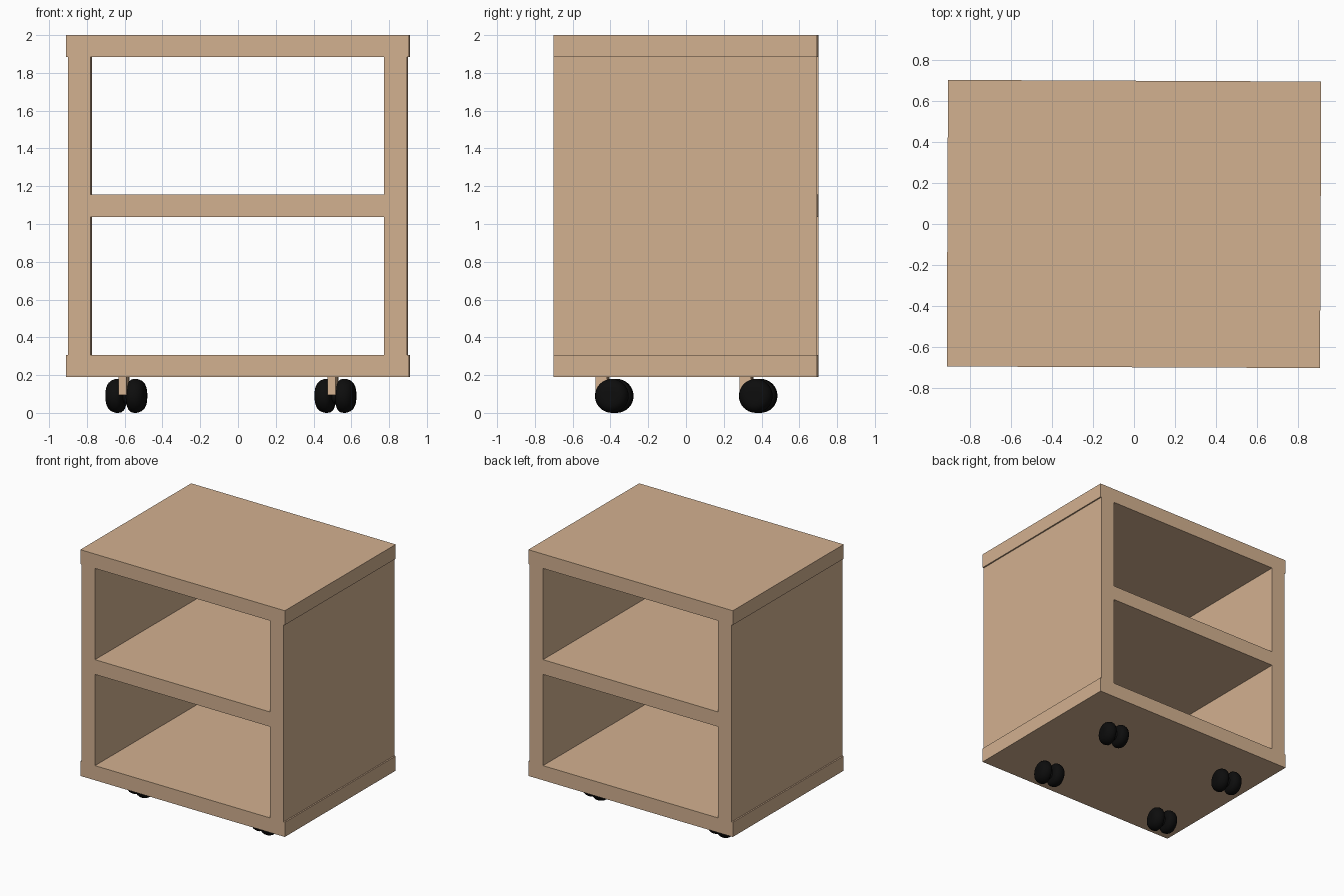
import bpy, bmesh, math
from mathutils import Matrix, Vector

if "Cube" in bpy.data.objects:
    bpy.data.objects.remove(bpy.data.objects["Cube"])

TURN = math.radians(-0.25)      # the whole cabinet sits very slightly turned
YAW = math.radians(-12)         # casters are swivelled


def material(name, color):
    m = bpy.data.materials.new(name)
    m.diffuse_color = color
    m.use_nodes = True
    m.node_tree.nodes["Principled BSDF"].inputs["Base Color"].default_value = m.diffuse_color
    return m


wood = material("wood", (0.65, 0.44, 0.28, 1))
black = material("black_rubber", (0.004, 0.004, 0.004, 1))


def finish(name, bm, mat):
    bmesh.ops.recalc_face_normals(bm, faces=bm.faces)
    me = bpy.data.meshes.new(name)
    bm.to_mesh(me)
    bm.free()
    me.materials.append(mat)
    ob = bpy.data.objects.new(name, me)
    bpy.context.collection.objects.link(ob)
    ob.rotation_euler.z = TURN
    return ob


def box(name, lo, hi, mat, place=Matrix()):
    bm = bmesh.new()
    lo, hi = Vector(lo), Vector(hi)
    size = Matrix.Diagonal((*(hi - lo), 1))
    bmesh.ops.create_cube(bm, size=1, matrix=place @ Matrix.Translation((lo + hi) / 2) @ size)
    return finish(name, bm, mat)


# cabinet boards, open at front and back
box("top_board", (-0.908, -0.697, 1.885), (0.908, 0.697, 2.0), wood)
box("bottom_board", (-0.908, -0.697, 0.19), (0.908, 0.697, 0.307), wood)
box("middle_shelf", (-0.777, -0.697, 1.037), (0.777, 0.697, 1.155), wood)
for side, s in (("left", -1), ("right", 1)):
    a, b = sorted((s * 0.777, s * 0.897))
    box(side + "_panel", (a, -0.697, 0.307), (b, 0.697, 1.885), wood)

# twin-wheel profile: (distance along axle, radius)
PROFILE = [(0, 0), (0, 0.035), (0.009, 0.038), (0.011, 0.06), (0.018, 0.077), (0.03, 0.087),
           (0.045, 0.09), (0.06, 0.089), (0.078, 0.082), (0.092, 0.07),
           (0.1, 0.055), (0.103, 0.035), (0.103, 0)]


def wheels(name, place):
    bm = bmesh.new()
    for s in (-1, 1):
        vs = [bm.verts.new((s * x, 0, r)) for x, r in PROFILE]
        es = [bm.edges.new(p) for p in zip(vs[1:], vs[2:])]
        bmesh.ops.spin(bm, geom=vs[1:] + es, axis=(1, 0, 0), cent=(0, 0, 0),
                       angle=math.tau, steps=32, use_merge=True)
        bm.verts.remove(vs[0])
    bmesh.ops.remove_doubles(bm, verts=bm.verts, dist=0.0001)
    bmesh.ops.transform(bm, matrix=place, verts=bm.verts)
    ob = finish(name, bm, black)
    bpy.ops.object.select_all(action='DESELECT')
    ob.select_set(True)
    bpy.context.view_layer.objects.active = ob
    bpy.ops.object.shade_smooth_by_angle(angle=math.radians(40))


# four casters, each a stem ahead of a pair of wheels
for fb, y in (("front", -0.38), ("back", 0.382)):
    for lr, x in (("left", -0.591), ("right", 0.516)):
        place = Matrix.Translation((x, y, 0.09)) @ Matrix.Rotation(YAW, 4, 'Z')
        wheels(f"{fb}_{lr}_caster_wheels", place)
        box(f"{fb}_{lr}_caster_stem", (-0.022, -0.093, 0.005), (0.022, -0.033, 0.101), wood, place)
